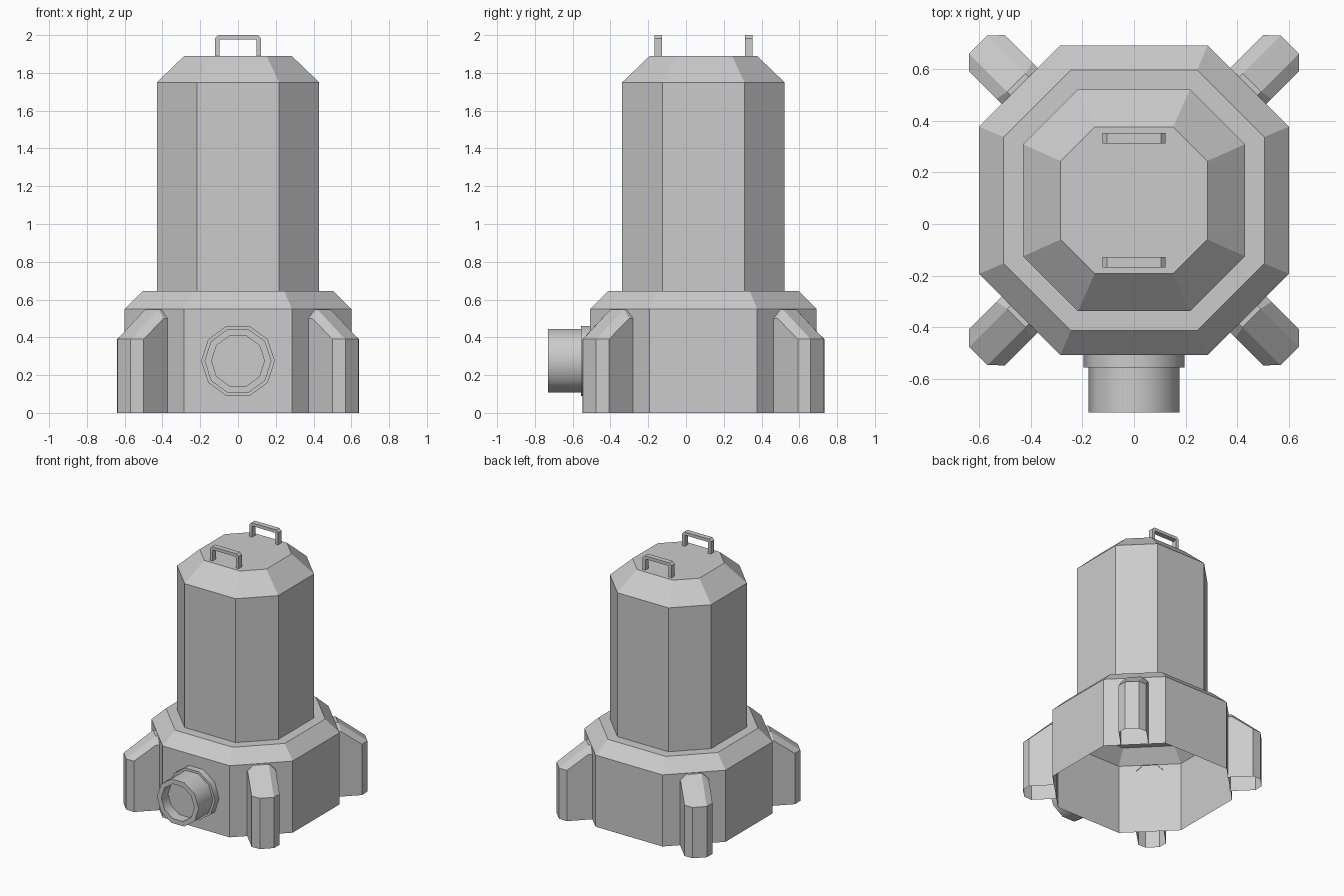
import bpy, bmesh
from math import radians, cos, sin, pi, sqrt

if "Cube" in bpy.data.objects:
    bpy.data.objects.remove(bpy.data.objects["Cube"])

CY = 0.092  # body axis in y; the port shifts the overall centre


def make_object(name, bm):
    bmesh.ops.recalc_face_normals(bm, faces=bm.faces)
    mesh = bpy.data.meshes.new(name)
    bm.to_mesh(mesh)
    bm.free()
    obj = bpy.data.objects.new(name, mesh)
    bpy.context.collection.objects.link(obj)
    return obj


def loft(name, rings, cap_end=False):
    """Skin a list of closed point rings."""
    bm = bmesh.new()
    loops = [[bm.verts.new(p) for p in ring] for ring in rings]
    for a, b in zip(loops, loops[1:]):
        n = len(a)
        for i in range(n):
            j = (i + 1) % n
            bm.faces.new((a[i], a[j], b[j], b[i]))
    if cap_end:
        bm.faces.new(loops[-1])
    return make_object(name, bm)


def octagon(half, flat, z):
    """Chamfered square: half width and half length of the flat side."""
    h, f = half, flat
    pts = [(h, -f), (h, f), (f, h), (-f, h), (-h, f), (-h, -f), (-f, -h), (f, -h)]
    return [(x, y + CY, z) for x, y in pts]


def decagon(r, y):
    return [(r * cos(i * pi / 5), y, 0.275 + r * sin(i * pi / 5)) for i in range(10)]


# Base skirt, open underneath, with sloped shoulder and ledge
loft("base_housing", [octagon(0.60, 0.285, 0), octagon(0.60, 0.285, 0.55),
                      octagon(0.505, 0.245, 0.645), octagon(0.43, 0.217, 0.645)])

# Tower with bevelled top
loft("tower", [octagon(0.43, 0.217, 0.645), octagon(0.43, 0.217, 1.75),
               octagon(0.284, 0.152, 1.89)], cap_end=True)

# Front port: flange, pipe and recessed opening
port = loft("front_port", [decagon(r, y) for r, y in (
    (0.195, CY - 0.60), (0.195, -0.557), (0.177, -0.557),
    (0.177, -0.731), (0.14, -0.731), (0.14, -0.65))], cap_end=True)
bpy.context.view_layer.objects.active = port
port.select_set(True)
bpy.ops.object.shade_smooth_by_angle(angle=radians(40))
port.select_set(False)


# Diagonal buttress legs: side and ridge paths as (outward distance, height)
SIDE = [(0.806, 0), (0.806, 0.39), (0.655, 0.50), (0.62, 0.50)]
RIDGE = [(0.853, 0), (0.853, 0.39), (0.645, 0.548), (0.62, 0.548)]


def leg(name, sx, sy):
    bm = bmesh.new()

    def lane(path, v):
        return [bm.verts.new((sx * (u + v) / sqrt(2), CY + sy * (u - v) / sqrt(2), z))
                for u, z in path]

    lanes = [lane(SIDE, -0.099), lane(RIDGE, -0.05), lane(RIDGE, 0.05), lane(SIDE, 0.099)]
    for a, b in zip(lanes, lanes[1:]):
        for i in range(3):
            bm.faces.new((a[i], a[i + 1], b[i + 1], b[i]))
    for side, v in ((lanes[0], -0.099), (lanes[3], 0.099)):
        bm.faces.new(side + lane([(0.62, 0)], v))
    make_object(name, bm)


for fb, sy in (("front", -1), ("back", 1)):
    for lr, sx in (("left", -1), ("right", 1)):
        leg(f"{fb}_{lr}_leg", sx, sy)


# Two lifting handles on top
def handle(name, y, width=0.04):
    half = [(0.122, 1.89), (0.122, 1.983), (0.105, 2.0)]
    inner = [(0.099, 1.89), (0.099, 1.971), (0.094, 1.976)]
    outline = (half + [(-x, z) for x, z in reversed(half)]
               + [(-x, z) for x, z in inner] + list(reversed(inner)))
    bm = bmesh.new()
    face = bm.faces.new([bm.verts.new((x, y - width / 2, z)) for x, z in outline])
    ext = bmesh.ops.extrude_face_region(bm, geom=[face], use_keep_orig=True)
    moved = [g for g in ext["geom"] if isinstance(g, bmesh.types.BMVert)]
    bmesh.ops.translate(bm, verts=moved, vec=(0, width, 0))
    make_object(name, bm)


handle("front_handle", CY - 0.24)
handle("back_handle", CY + 0.24)
